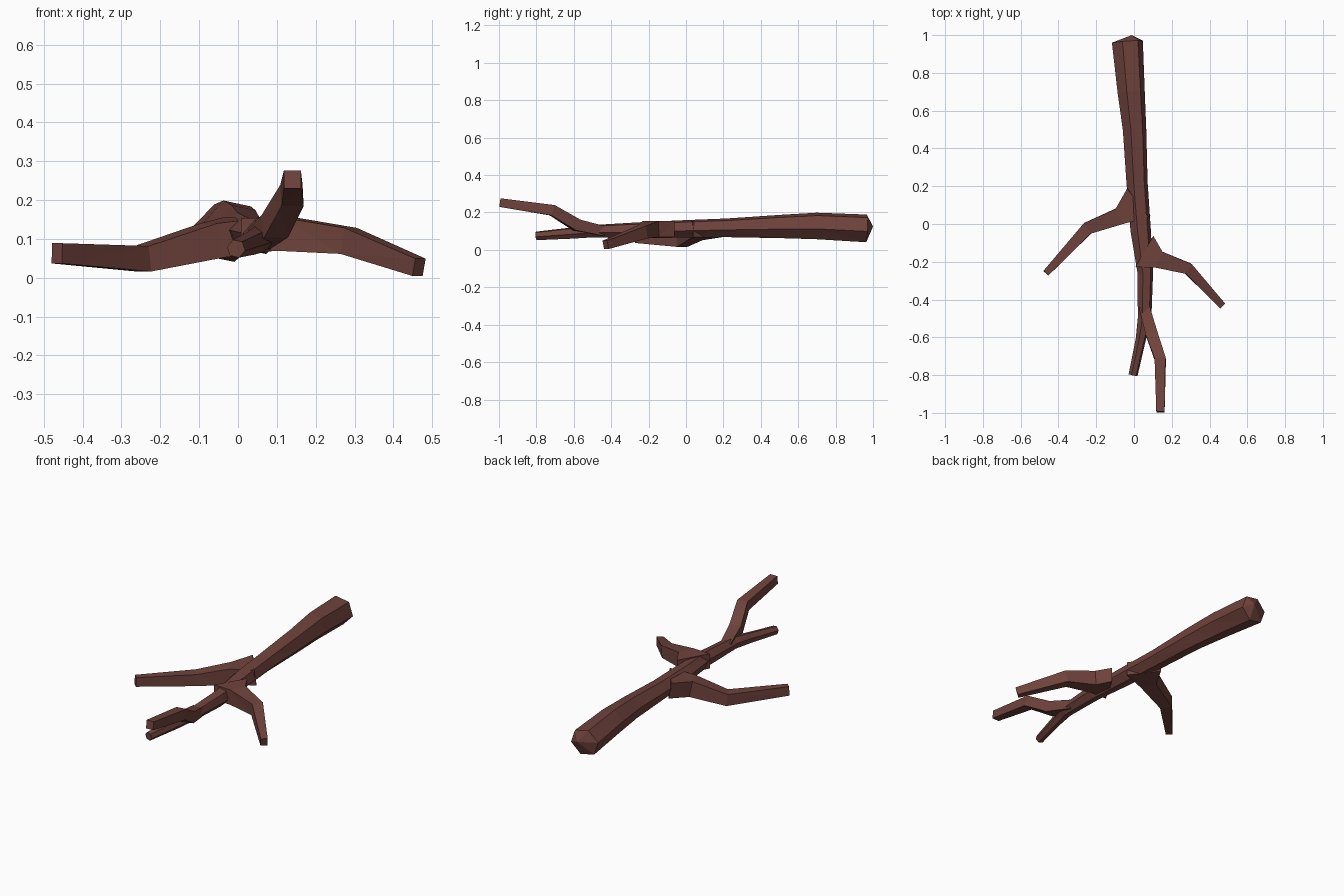
import bpy, bmesh, math
from mathutils import Vector

if "Cube" in bpy.data.objects:
    bpy.data.objects.remove(bpy.data.objects["Cube"])

bark = bpy.data.materials.new("dark reddish brown bark")
bark.diffuse_color = (0.16, 0.055, 0.045, 1)
bark.use_nodes = True
bark.node_tree.nodes["Principled BSDF"].inputs["Base Color"].default_value = bark.diffuse_color


def limb(name, rings, sides=4, turn=45, tip=None):
    """Faceted tube through rings of (x, y, z, half width, half height)."""
    bm = bmesh.new()
    pts = [Vector(r[:3]) for r in rings]
    step = 2 * math.pi / sides
    # scale so the polygon fills the given half width and height
    angs = [math.radians(turn) + i * step for i in range(sides)]
    cx = max(abs(math.cos(a)) for a in angs)
    cz = max(abs(math.sin(a)) for a in angs)
    loops = []
    for i, r in enumerate(rings):
        a = (pts[i] - pts[i - 1]).normalized() if i > 0 else Vector()
        b = (pts[i + 1] - pts[i]).normalized() if i < len(pts) - 1 else Vector()
        t = (a + b).normalized()
        side = t.cross(Vector((0, 0, 1))).normalized()
        up = side.cross(t)
        loops.append([bm.verts.new(pts[i] + side * math.cos(g) / cx * r[3]
                                   + up * math.sin(g) / cz * r[4]) for g in angs])
    for l0, l1 in zip(loops, loops[1:]):
        for i in range(sides):
            j = (i + 1) % sides
            bm.faces.new((l0[i], l0[j], l1[j], l1[i]))
    bm.faces.new(loops[-1])
    if tip:
        v = bm.verts.new(tip)
        for i in range(sides):
            bm.faces.new((loops[0][i], loops[0][(i + 1) % sides], v))
    else:
        bm.faces.new(loops[0])
    bmesh.ops.triangulate(bm, faces=[f for f in bm.faces if len(f.verts) == 4])
    bmesh.ops.recalc_face_normals(bm, faces=bm.faces)
    me = bpy.data.meshes.new(name)
    bm.to_mesh(me)
    bm.free()
    me.materials.append(bark)
    ob = bpy.data.objects.new(name, me)
    bpy.context.collection.objects.link(ob)
    return ob


# main stem, thick broken end at the back, ending in the short fork
stem = limb("branch", [
    (-0.035, 0.965, 0.115, 0.082, 0.074),
    (-0.015, 0.70, 0.128, 0.072, 0.071),
    (0.003, 0.50, 0.125, 0.062, 0.062),
    (0.016, 0.22, 0.118, 0.056, 0.050),
    (0.035, -0.03, 0.112, 0.054, 0.046),
    (0.060, -0.26, 0.104, 0.041, 0.043),
    (0.056, -0.50, 0.100, 0.036, 0.033),
    (0.036, -0.61, 0.090, 0.027, 0.030),
    (-0.005, -0.80, 0.075, 0.024, 0.023)], sides=6, turn=12, tip=(-0.012, 1.0, 0.125))

limbs = [
    # raised front twig
    limb("raised_twig", [
        (0.055, -0.44, 0.100, 0.028, 0.026),
        (0.095, -0.585, 0.133, 0.032, 0.031),
        (0.139, -0.715, 0.212, 0.029, 0.029),
        (0.140, -0.995, 0.253, 0.022, 0.023)]),
    # left side twig with a flared root
    limb("left_twig", [
        (0.025, 0.115, 0.112, 0.095, 0.044),
        (-0.068, 0.045, 0.096, 0.045, 0.045),
        (-0.245, -0.022, 0.049, 0.033, 0.033),
        (-0.466, -0.26, 0.063, 0.018, 0.026)]),
    # right side twig with a flared root
    limb("right_twig", [
        (0.055, -0.145, 0.112, 0.095, 0.042),
        (0.130, -0.188, 0.112, 0.046, 0.043),
        (0.285, -0.235, 0.095, 0.030, 0.034),
        (0.466, -0.43, 0.027, 0.018, 0.023)]),
]

# fuse the twigs into the stem
for ob in limbs:
    m = stem.modifiers.new("fuse", 'BOOLEAN')
    m.operation = 'UNION'
    m.solver = 'EXACT'
    m.object = ob
    bpy.context.view_layer.objects.active = stem
    bpy.ops.object.modifier_apply(modifier=m.name)
    bpy.data.objects.remove(ob)
